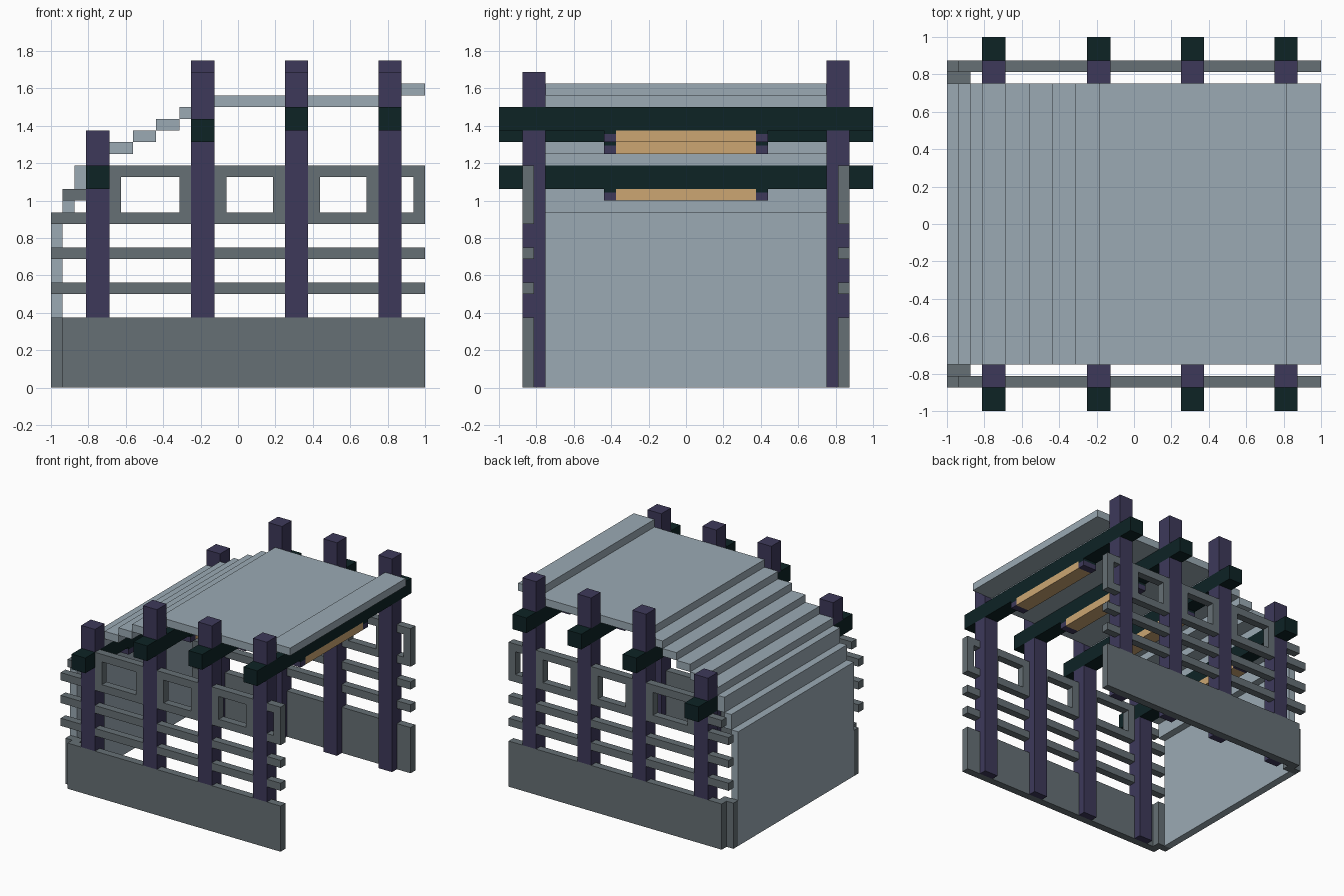
import bpy, bmesh

if "Cube" in bpy.data.objects:
    bpy.data.objects.remove(bpy.data.objects["Cube"])

U = 0.0625  # one block of the model's grid


def srgb(r, g, b):
    f = lambda c: c / 12.92 if c <= 0.04045 else ((c + 0.055) / 1.055) ** 2.4
    return (f(r / 255), f(g / 255), f(b / 255), 1)


def material(name, rgb):
    m = bpy.data.materials.new(name)
    m.diffuse_color = srgb(*rgb)
    m.use_nodes = True
    m.node_tree.nodes["Principled BSDF"].inputs["Base Color"].default_value = m.diffuse_color
    return m


GREY = material("grey_wood", (102, 112, 117))
BLUE = material("pale_blue_roof", (155, 170, 180))
PURPLE = material("purple_timber", (61, 57, 90))
DARK = material("dark_green_beam", (13, 35, 37))
TAN = material("tan_lamp", (204, 166, 114))


def boxes(name, mat, specs):
    """One object from boxes given as x0, x1, y0, y1, z0, z1 in blocks."""
    bm = bmesh.new()
    for x0, x1, y0, y1, z0, z1 in specs:
        y0, y1 = min(y0, y1), max(y0, y1)
        vs = bmesh.ops.create_cube(bm, size=1)["verts"]
        for v in vs:
            v.co.x = (x0 if v.co.x < 0 else x1) * U
            v.co.y = (y0 if v.co.y < 0 else y1) * U
            v.co.z = (z0 if v.co.z < 0 else z1) * U
    me = bpy.data.meshes.new(name)
    bm.to_mesh(me)
    bm.free()
    me.materials.append(mat)
    ob = bpy.data.objects.new(name, me)
    bpy.context.collection.objects.link(ob)
    return ob


# Back wall and stepped roof: x0, x1, z0, z1
ROOF = [(-15, -14, 15, 17), (-14, -13, 17, 19), (-13, -11, 19, 20),
        (-11, -9, 20, 21), (-9, -7, 21, 22), (-7, -5, 22, 23),
        (-5, -3, 23, 24), (-3, 13, 24, 25), (13, 16, 25, 26)]
boxes("end_wall", BLUE, [(-16, -15, -12, 12, 0, 15)])
boxes("stepped_roof", BLUE, [(a, b, -12, 12, c, d) for a, b, c, d in ROOF])

# Frames: post x, beam bottom z, front post top, rear post top
FRAMES = [(-13, 17, 22, 22), (-4, 21, 27, 28), (4, 22, 27, 28), (12, 22, 27, 28)]
GAPS = [(-16, -13), (-11, -4), (-2, 4), (6, 12), (14, 16)]

for side, s in (("front", -1), ("rear", 1)):
    # Posts, thinner behind the base panel and split around the beam
    posts = []
    for x, zb, front_top, rear_top in FRAMES:
        top = front_top if s < 0 else rear_top
        posts += [(x, x + 2, 12 * s, 13 * s, 0, 6),
                  (x, x + 2, 12 * s, 14 * s, 6, zb),
                  (x, x + 2, 12 * s, 14 * s, zb + 2, top)]
    boxes(side + "_posts", PURPLE, posts)

    # Base panel and corner block
    boxes(side + "_base_panel", GREY, [(-15, 16, 13 * s, 14 * s, 0, 6)])
    boxes(side + "_corner_block", GREY, [(-16, -14, 12 * s, 13 * s, 0, 6)])

    # Rails between the posts
    rails = [(a, b, 13 * s, 14 * s, z, z + 1) for a, b in GAPS for z in (8, 11)]
    rails += [(-16, -13, 13 * s, 14 * s, 14, 15), (-15, -13, 13 * s, 14 * s, 16, 17)]
    boxes(side + "_rails", GREY, rails)

    # Window frames between the posts; the last one has only its end stile
    win = []
    for i, (a, b) in enumerate(GAPS[1:]):
        win += [(a, b, 13 * s, 14 * s, 14, 15), (a, b, 13 * s, 14 * s, 18, 19),
                (b - 1, b, 13 * s, 14 * s, 15, 18)]
        if i < 3:
            win.append((a, a + 1, 13 * s, 14 * s, 15, 18))
    boxes(side + "_window_frames", GREY, win)

# Cross beams with a lamp strip and end brackets under each
boxes("cross_beams", DARK, [(x, x + 2, -16, 16, z, z + 2) for x, z, _, _ in FRAMES])
boxes("lamp_strips", TAN, [(x, x + 2, -6, 6, z - 1, z) for x, z, _, _ in FRAMES])
boxes("lamp_brackets", PURPLE, [(x, x + 2, 6 * s, 7 * s, z - 1, z - 0.3)
                                for x, z, _, _ in FRAMES for s in (-1, 1)])
boxes("bracket_caps", DARK, [(x, x + 2, 6 * s, 7 * s, z - 0.3, z)
                             for x, z, _, _ in FRAMES for s in (-1, 1)])
